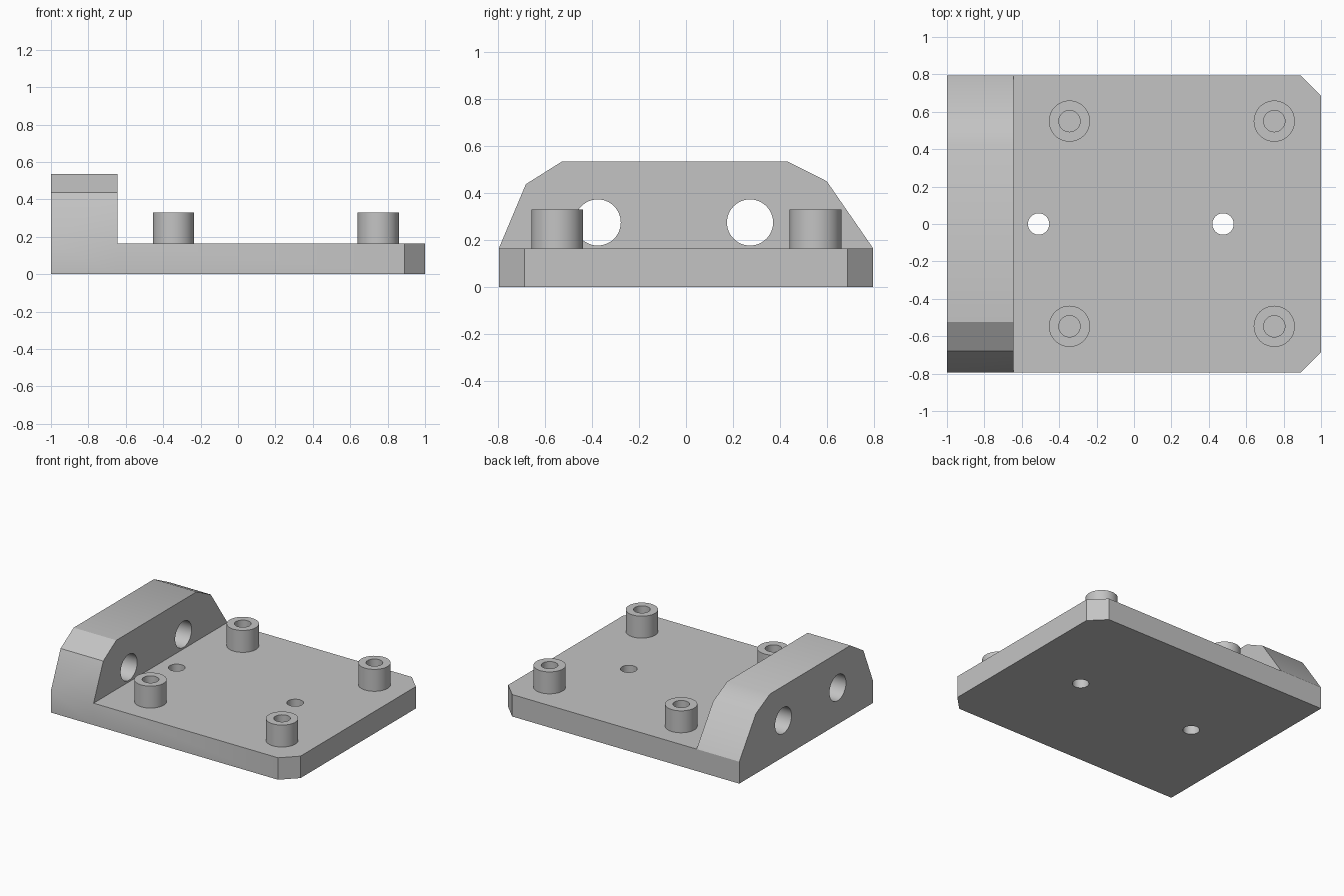
import bpy, bmesh, math
from mathutils import Matrix, Vector

cube = bpy.data.objects.get("Cube")
if cube:
    bpy.data.objects.remove(cube, do_unlink=True)

GREY = (0.55, 0.55, 0.55, 1)
grey = bpy.data.materials.new("plain grey")
grey.use_nodes = True
grey.diffuse_color = GREY
grey.node_tree.nodes["Principled BSDF"].inputs["Base Color"].default_value = GREY

PLATE_TOP, POST_TOP, BLOCK_X = 0.165, 0.33, -0.645


def make_object(name, bm):
    bmesh.ops.recalc_face_normals(bm, faces=bm.faces)
    mesh = bpy.data.meshes.new(name)
    bm.to_mesh(mesh)
    bm.free()
    mesh.materials.append(grey)
    obj = bpy.data.objects.new(name, mesh)
    bpy.context.collection.objects.link(obj)
    return obj


def extrude(name, points, direction):
    bm = bmesh.new()
    face = bm.faces.new([bm.verts.new(p) for p in points])
    result = bmesh.ops.extrude_face_region(bm, geom=[face])
    verts = [v for v in result["geom"] if isinstance(v, bmesh.types.BMVert)]
    bmesh.ops.translate(bm, verts=verts, vec=Vector(direction))
    return make_object(name, bm)


def drill(name, location, radius, axis):
    bm = bmesh.new()
    turn = Matrix.Rotation(math.pi / 2, 4, "Y") if axis == "X" else Matrix()
    bmesh.ops.create_cone(bm, cap_ends=True, segments=48, radius1=radius, radius2=radius,
                          depth=1, matrix=Matrix.Translation(location) @ turn)
    cutter = make_object(name, bm)
    cutter.hide_render = True
    return cutter


def combine(target, other, operation):
    mod = target.modifiers.new(operation, "BOOLEAN")
    mod.operation, mod.solver, mod.object = operation, "EXACT", other
    bpy.context.view_layer.objects.active = target
    bpy.ops.object.modifier_apply(modifier=mod.name)
    bpy.data.objects.remove(other, do_unlink=True)


def smooth(obj):
    bpy.ops.object.select_all(action="DESELECT")
    obj.select_set(True)
    bpy.context.view_layer.objects.active = obj
    bpy.ops.object.shade_smooth_by_angle(angle=math.radians(30))


# Base plate with two clipped corners on the +x side
outline = [(-1, -0.795), (0.89, -0.795), (1, -0.685), (1, 0.685), (0.89, 0.795), (-1, 0.795)]
base = extrude("base_plate", [(x, y, 0) for x, y in outline], (0, 0, PLATE_TOP))

# Raised end block, merged into the plate
profile = [(-0.795, 0), (-0.795, PLATE_TOP), (-0.68, 0.438), (-0.525, 0.535),
           (0.43, 0.535), (0.598, 0.45), (0.795, PLATE_TOP), (0.795, 0)]
block = extrude("end_block", [(-1, y, z) for y, z in profile], (BLOCK_X + 1, 0, 0))
combine(base, block, "UNION")

# Holes through the block and through the plate
for y in (-0.375, 0.272):
    combine(base, drill("block_hole", (-0.82, y, 0.275), 0.098, "X"), "DIFFERENCE")
for x in (-0.51, 0.476):
    combine(base, drill("plate_hole", (x, 0, 0), 0.057, "Z"), "DIFFERENCE")
smooth(base)

# Four hollow standoff posts
for side, y in (("front", -0.547), ("back", 0.55)):
    for end, x in (("right", -0.345), ("left", 0.75)):
        bm = bmesh.new()
        section = [(0.057, PLATE_TOP), (0.057, POST_TOP), (0.11, POST_TOP), (0.11, PLATE_TOP)]
        verts = [bm.verts.new((x + r, y, z)) for r, z in section]
        edges = [bm.edges.new(pair) for pair in zip(verts, verts[1:])]
        bmesh.ops.spin(bm, geom=verts + edges, cent=(x, y, 0), axis=(0, 0, 1),
                       angle=math.tau, steps=48, use_merge=True)
        bmesh.ops.remove_doubles(bm, verts=bm.verts, dist=0.0001)
        smooth(make_object(f"{side}_{end}_post", bm))
